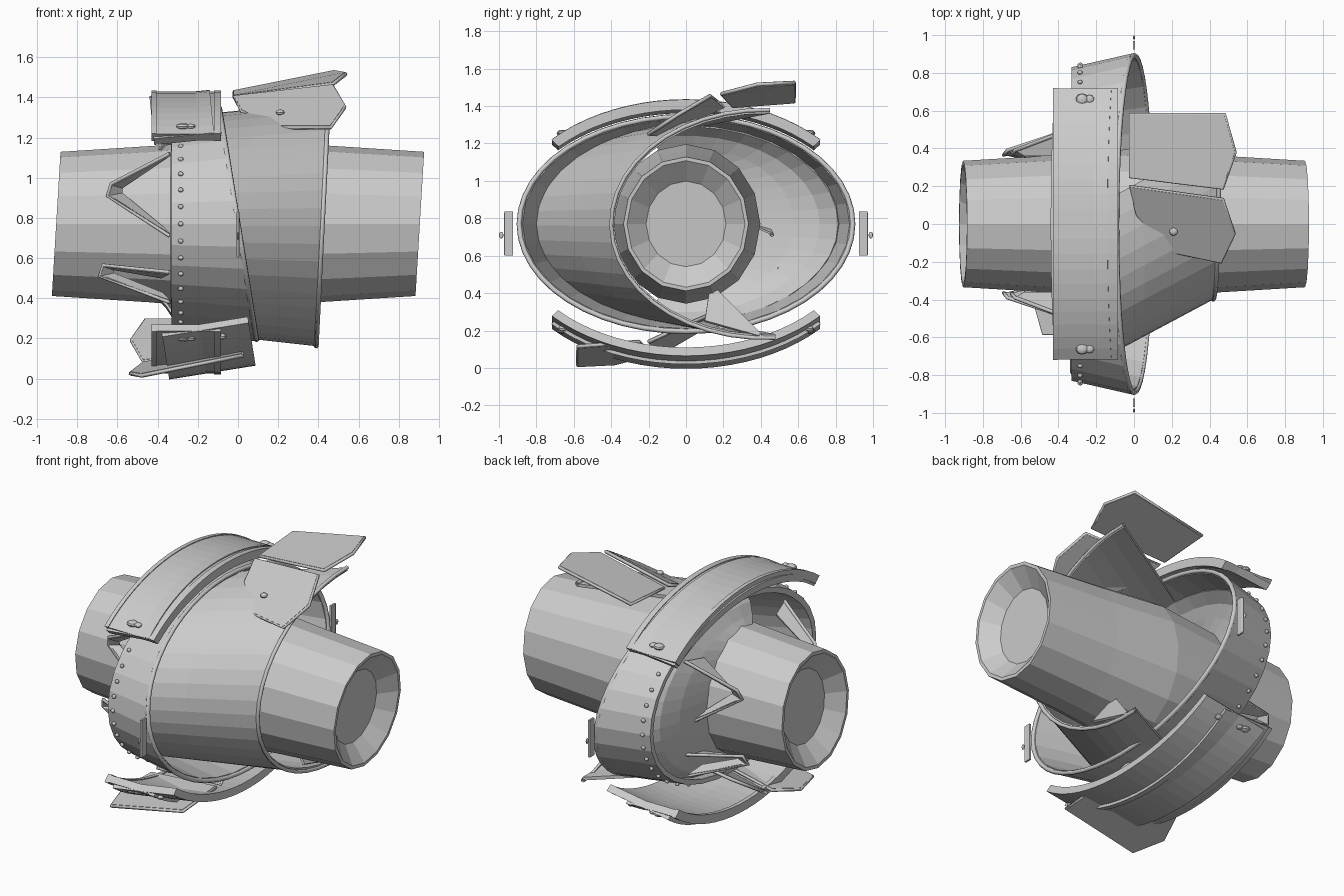
import bpy, bmesh, math
from mathutils import Vector

if "Cube" in bpy.data.objects:
    bpy.data.objects.remove(bpy.data.objects["Cube"])

CZ = 0.77
grey = bpy.data.materials.new("plain_grey")
grey.use_nodes = True
grey.diffuse_color = (0.6, 0.6, 0.6, 1)
grey.node_tree.nodes["Principled BSDF"].inputs["Base Color"].default_value = (0.6, 0.6, 0.6, 1)


def finish(name, bm, thick=0, offset=-1):
    bmesh.ops.recalc_face_normals(bm, faces=bm.faces)
    me = bpy.data.meshes.new(name)
    bm.to_mesh(me)
    bm.free()
    me.materials.append(grey)
    ob = bpy.data.objects.new(name, me)
    bpy.context.collection.objects.link(ob)
    if thick:
        mod = ob.modifiers.new("thickness", "SOLIDIFY")
        mod.thickness = thick
        mod.offset = offset


def loft(name, rows, closed=True, loop=False, cap=False, thick=0):
    """Skin a list of equal point rows."""
    bm = bmesh.new()
    vs = [[bm.verts.new(p) for p in r] for r in rows]
    n = len(rows[0])
    pairs = list(zip(vs, vs[1:])) + ([(vs[-1], vs[0])] if loop else [])
    for a, b in pairs:
        for i in range(n if closed else n - 1):
            j = (i + 1) % n
            bm.faces.new((a[i], a[j], b[j], b[i]))
    if cap:
        bm.faces.new(vs[0])
        bm.faces.new(vs[-1])
    if loop and not closed:
        for k in (0, -1):
            bm.faces.new([r[k] for r in vs])
    finish(name, bm, thick)


def oval(x, ry, rz, cy=0, shear=0.0, a0=0, a1=360, n=32):
    """Elliptical section across x, leaning by the shear."""
    full = a1 - a0 == 360
    pts = []
    for i in range(n if full else n + 1):
        t = math.radians(a0 + (a1 - a0) * i / n)
        z = rz * math.sin(t)
        pts.append(Vector((x + shear * z, cy + ry * math.cos(t), CZ + z)))
    return pts


def wire(name, pts, radius, cyclic=False):
    cu = bpy.data.curves.new(name, "CURVE")
    cu.dimensions = "3D"
    cu.bevel_depth = radius
    cu.bevel_resolution = 1
    sp = cu.splines.new("POLY")
    sp.points.add(len(pts) - 1)
    for p, q in zip(sp.points, pts):
        p.co = (*q, 1)
    sp.use_cyclic_u = cyclic
    cu.materials.append(grey)
    ob = bpy.data.objects.new(name, cu)
    bpy.context.collection.objects.link(ob)


def plate(name, pts, thick):
    bm = bmesh.new()
    bm.faces.new([bm.verts.new(p) for p in pts])
    finish(name, bm, thick, 0)


def stud(name, loc, scale):
    bm = bmesh.new()
    bmesh.ops.create_uvsphere(bm, u_segments=10, v_segments=6, radius=1)
    for v in bm.verts:
        v.co = Vector(loc) + Vector([a * b for a, b in zip(v.co, scale)])
    finish(name, bm)


def flip(p):
    """Reflect a point through the centre."""
    return Vector((-p[0], -p[1], 2 * CZ - p[2]))


# Central pipe, swollen in the middle, with funnelled and capped ends
half_pipe = [(0.0, 0.41), (0.42, 0.375), (0.905, 0.345), (0.905, 0.325), (0.82, 0.22)]
pipe = [(-x, r) for x, r in reversed(half_pipe[1:])] + half_pipe
loft("central_pipe", [oval(x, r * 0.97, r * 1.04, shear=0.06, n=16) for x, r in pipe], cap=True)

# Elliptical collar with a leaning front edge
loft("collar", [oval(-0.33, 0.83, 0.54), oval(0, 0.905, 0.585, shear=-0.16),
                oval(0, 0.875, 0.56, shear=-0.16), oval(-0.33, 0.80, 0.51)], loop=True)
wire("collar_lip", oval(0, 0.892, 0.575, shear=-0.16, n=48), 0.014, True)

# Dished back closing the far side of the collar towards the pipe
dish = [(-0.25, 0.82, 0.53), (-0.32, 0.72, 0.48), (-0.36, 0.58, 0.42), (-0.40, 0.36, 0.375)]
loft("dished_back", [oval(x, ry, rz, a0=-105, a1=105, n=22) for x, ry, rz in dish],
     closed=False, thick=0.012)

# Slanting scoop that leaves the collar towards the front
scoop = [oval(-0.33 + 0.75 * k, 0.80 + 0.02 * k, 0.53 + 0.08 * k, 0.42 * k,
              0.05 * k, 88, 274, 22) for k in (0, 0.5, 1)]
loft("scoop", scoop, closed=False, thick=0.02)
wire("scoop_lip", scoop[-1], 0.012)
plate("scoop_gusset", [(0.39, 0.42, 0.16), (0.39, 0.1, 0.25), (0.25, 0.13, 0.45)], 0.015)


def strap(name, side, x0, x1, cz, ry=0.98, rz=0.67, thick=0.045, slope=0.0):
    """Curved strap round the collar, optionally tipped about its middle."""
    mid = (x0 + x1) / 2
    rows = []
    for x, d in ((x0, 0), (x1, 0), (x1, thick), (x0, thick)):
        row = []
        for i in range(21):
            t = math.radians(43 + 94 * i / 20)
            z = side * (rz - d) * math.sin(t)
            row.append(Vector((x - slope * (z - side * 0.56), (ry - d) * math.cos(t),
                               cz + z + slope * (x - mid))))
        rows.append(row)
    loft(name, rows, closed=False, loop=True)


# Straps above and below, each with raised edges, bolts and a tipped second layer
for side, tag, cz in ((1, "upper", 0.76), (-1, "lower", 0.695)):
    strap(tag + "_strap", side, -0.42, -0.09, cz)
    strap(tag + "_strap_front_edge", side, -0.12, -0.085, cz, 0.985, 0.675, 0.055)
    strap(tag + "_strap_back_edge", side, -0.43, -0.405, cz, 0.985, 0.675, 0.055)
    for y in (-0.66, 0.66):
        stud(tag + "_strap_bolt", (-0.275, y, cz + side * 0.495), (0.034, 0.032, 0.018))
        stud(tag + "_strap_small_bolt", (-0.235, y, cz + side * 0.495), (0.024, 0.024, 0.014))
strap("upper_tipped_strap", 1, -0.43, -0.13, 0.752, slope=0.1)
strap("lower_tipped_strap", -1, -0.36, 0.07, 0.70, slope=0.16)
for y in (-0.66, 0.66):
    stud("tipped_strap_bolt", (-0.08, y, 0.21), (0.022, 0.022, 0.016))

# Angled vanes, repeated on the opposite side of the centre
raised_vane = [(-0.02, 0.58, 1.425), (0.48, 0.58, 1.525), (0.535, 0.38, 1.515),
               (0.47, 0.19, 1.465), (-0.02, 0.25, 1.40)]
lower_vane = [(-0.02, 0.20, 1.40), (0.47, 0.13, 1.455), (0.53, -0.05, 1.35),
              (0.46, -0.20, 1.25), (0.18, -0.14, 1.25), (0.02, 0.05, 1.33)]
for name, pts in (("raised_vane", raised_vane), ("slanted_vane", lower_vane)):
    for tag, fn in (("upper_", Vector), ("lower_", flip)):
        path = [fn(p) for p in pts]
        plate(tag + name, path, 0.022)
        wire(tag + name + "_edge", path, 0.01, True)
for fn in (Vector, flip):
    stud("vane_bolt", fn((0.21, -0.04, 1.325)), (0.022, 0.022, 0.015))

# Folded shards breaking out around the back of the pipe
shards = {"upper_shard": (-0.65, 1.12, 0.97, 0.91, 0.71),
          "lower_shard": (-0.69, 0.53, 0.565, 0.51, 0.38)}
for name, (tip, top, tip_top, tip_low, low) in shards.items():
    for s in (-1, 1):
        outer = [(-0.34, s * 0.50, top), (tip + 0.02, s * 0.39, tip_top),
                 (tip, s * 0.365, tip_low), (-0.34, s * 0.46, low)]
        inner = [(-0.38, s * 0.36, top - 0.02), (tip + 0.07, s * 0.36, tip_top - 0.015),
                 (tip + 0.07, s * 0.35, tip_low + 0.01), (-0.38, s * 0.37, low + 0.04)]
        loft(name, [outer, inner], closed=False, thick=0.012)
        wire(name + "_edge", outer, 0.01)

# Rivets round the collar
for p in oval(-0.285, 0.843, 0.548, n=40):
    stud("rivet", p, (0.014, 0.012, 0.012))

# Thin side tabs with their pins
for s in (-1, 1):
    plate("side_tab", [(0, s * 0.925, 0.60), (0, s * 0.97, 0.60),
                       (0, s * 0.97, 0.835), (0, s * 0.925, 0.835)], 0.012)
    wire("side_tab_rim", [(0, s * 0.965, 0.605), (0, s * 0.965, 0.83)], 0.008)
    stud("side_pin", (0, s * 0.988, 0.71), (0.006, 0.012, 0.018))
